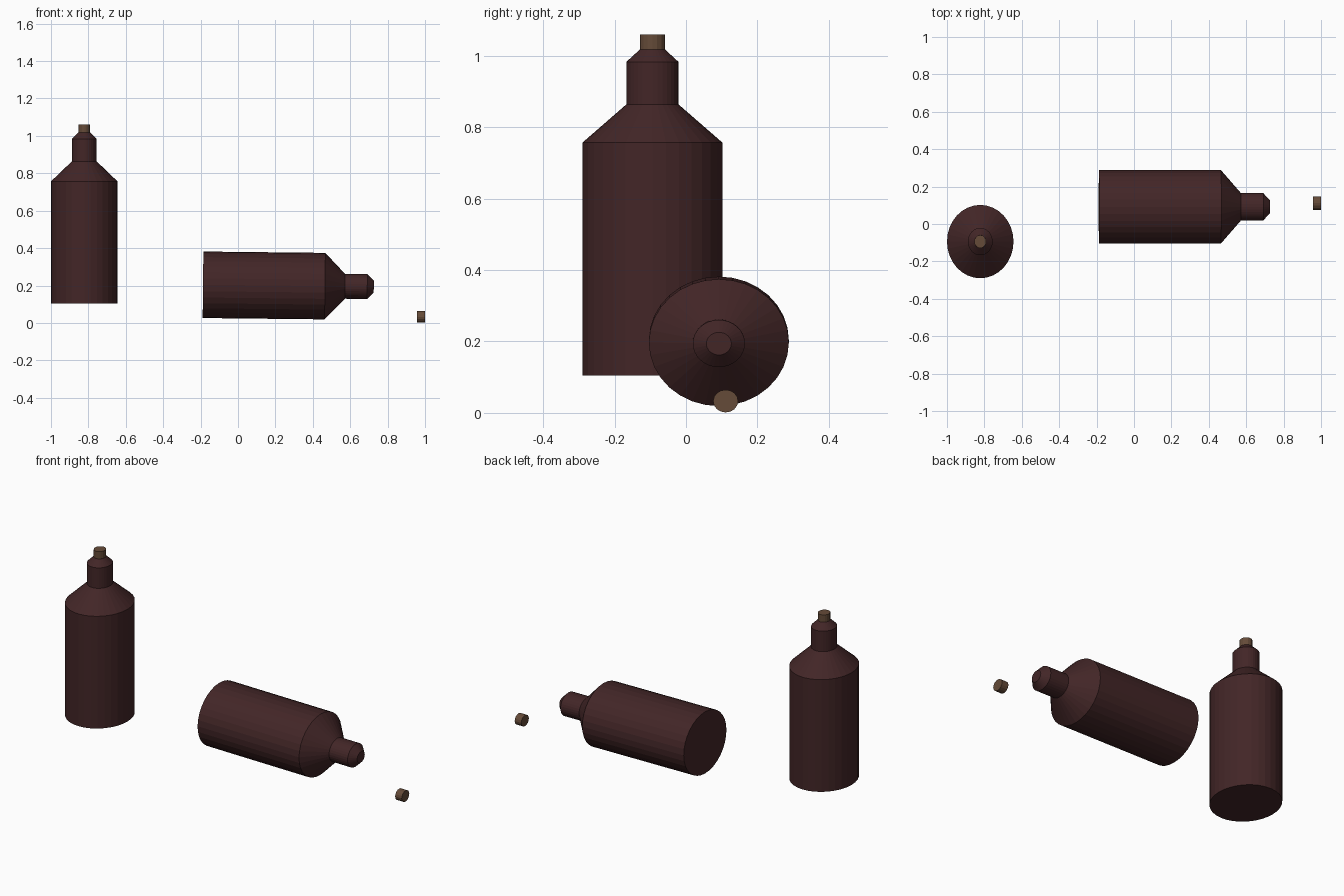
import bpy, bmesh, math
from mathutils import Matrix, Vector

if "Cube" in bpy.data.objects:
    bpy.data.objects.remove(bpy.data.objects["Cube"])

def material(name, rgb):
    m = bpy.data.materials.new(name)
    m.diffuse_color = (*rgb, 1)
    m.use_nodes = True
    m.node_tree.nodes["Principled BSDF"].inputs["Base Color"].default_value = m.diffuse_color
    return m

GLASS = material("dark bottle brown", (0.055, 0.019, 0.020))
CORK = material("cork brown", (0.130, 0.070, 0.040))
SQUASH = 0.907  # bottles are slightly oval: narrow across, wide along y

def lathe(name, profile, sides, mat, matrix):
    """Capped solid from (radius, height) rings, oval in local x."""
    bm = bmesh.new()
    rings = []
    for r, h in profile:
        rings.append([bm.verts.new((r * SQUASH * math.cos(a), r * math.sin(a), h))
                      for a in (2 * math.pi * i / sides for i in range(sides))])
    for lo, hi in zip(rings, rings[1:]):
        for i in range(sides):
            j = (i + 1) % sides
            bm.faces.new((lo[i], lo[j], hi[j], hi[i]))
    bm.faces.new(rings[0][::-1])
    bm.faces.new(rings[-1])
    me = bpy.data.meshes.new(name)
    bm.to_mesh(me)
    bm.free()
    me.materials.append(mat)
    ob = bpy.data.objects.new(name, me)
    ob.matrix_world = matrix
    bpy.context.collection.objects.link(ob)
    return ob

# Body, shoulder, neck and lip taper
BOTTLE = [(0.196, 0), (0.196, 0.652), (0.073, 0.759), (0.073, 0.878), (0.035, 0.913)]
STOPPER = [(0.035, 0), (0.035, 0.042)]

def lying(x, y, z, tilt=0.0):
    # local z runs along +x, tipped down by tilt
    return Matrix.Translation((x, y, z)) @ Matrix.Rotation(math.pi / 2 + tilt, 4, 'Y')

# Standing bottle with its cork
lathe("standing_bottle", BOTTLE, 32, GLASS, Matrix.Translation((-0.822, -0.094, 0.105)))
lathe("fitted_cork", STOPPER, 16, CORK, Matrix.Translation((-0.822, -0.094, 1.018)))

# Bottle lying on its side and the loose cork
lathe("lying_bottle", BOTTLE, 32, GLASS, lying(-0.187, 0.092, 0.204, 0.011))
lathe("loose_cork", STOPPER, 16, CORK, lying(0.957, 0.111, 0.033))
